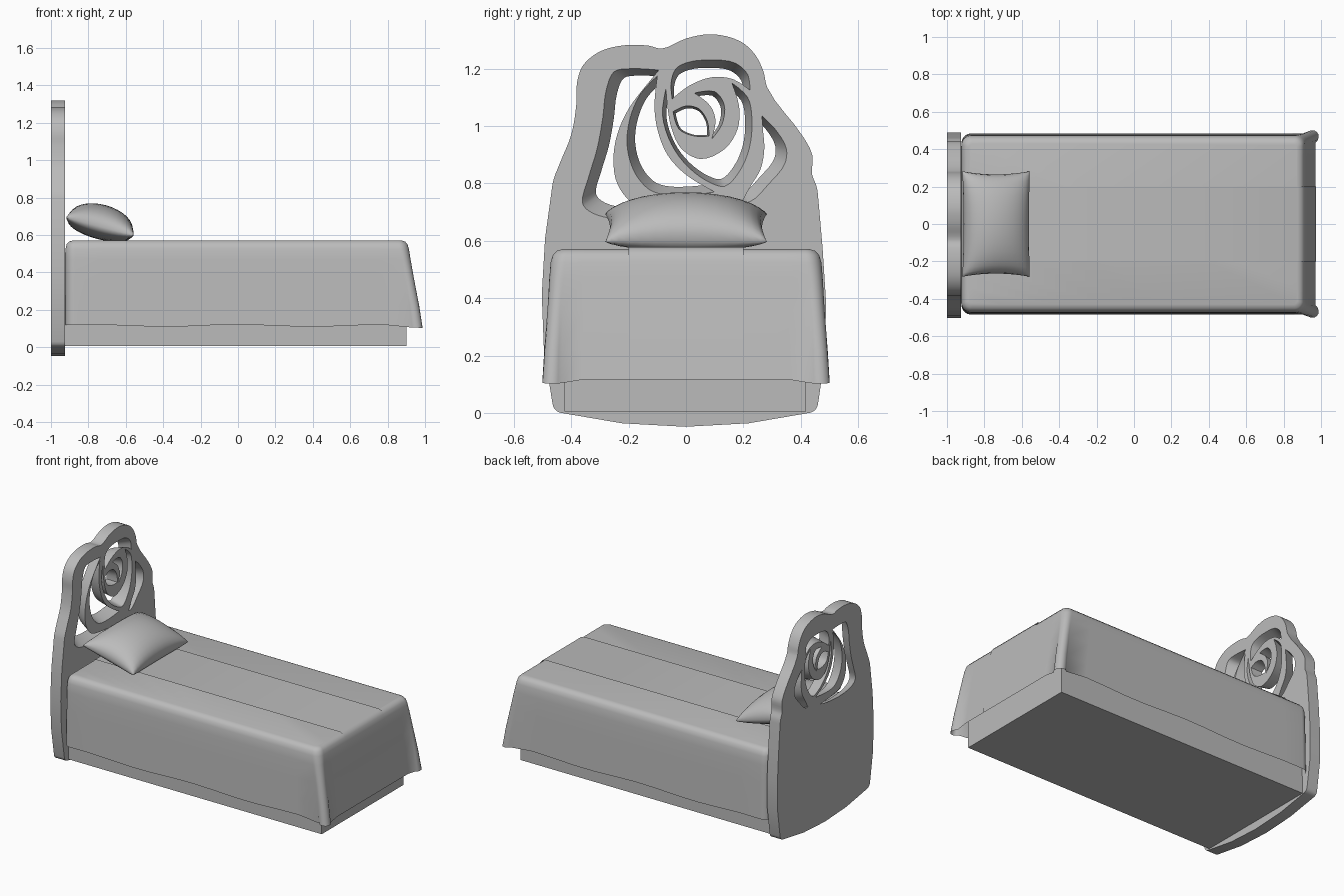
import bpy, bmesh, math
from mathutils import Vector

if "Cube" in bpy.data.objects:
    bpy.data.objects.remove(bpy.data.objects["Cube"])

mat = bpy.data.materials.new("plain_grey")
mat.diffuse_color = (0.5, 0.5, 0.5, 1)
mat.use_nodes = True
mat.node_tree.nodes["Principled BSDF"].inputs["Base Color"].default_value = mat.diffuse_color


def finish(name, bm, angle=40):
    bmesh.ops.recalc_face_normals(bm, faces=bm.faces)
    me = bpy.data.meshes.new(name)
    bm.to_mesh(me)
    bm.free()
    ob = bpy.data.objects.new(name, me)
    bpy.context.collection.objects.link(ob)
    me.materials.append(mat)
    bpy.ops.object.select_all(action='DESELECT')
    ob.select_set(True)
    bpy.context.view_layer.objects.active = ob
    bpy.ops.object.shade_smooth_by_angle(angle=math.radians(angle))
    return ob


def smooth(pts, n=4):
    """Closed Catmull-Rom curve; sharp turns stay as plain corners."""
    P = [Vector(p) for p in pts]
    k = len(P)

    def tangent(i):
        a, b = P[i] - P[i - 1], P[(i + 1) % k] - P[i]
        if a.angle(b) > 1.1:
            return Vector((0, 0))
        return (a.normalized() + b.normalized()) / 2
    out = []
    for i in range(k):
        p, q = P[i], P[(i + 1) % k]
        d = (q - p).length
        m0, m1 = tangent(i) * d, tangent((i + 1) % k) * d
        for s in range(n):
            t = s / n
            out.append(p * (2*t**3 - 3*t*t + 1) + m0 * (t**3 - 2*t*t + t)
                       + q * (3*t*t - 2*t**3) + m1 * (t**3 - t*t))
    return out


# Headboard: outline and rose openings as (y, z) in hundredths
outline = [(-46.5, 3), (-45.5, 1), (-43.5, 0), (43, 0), (45, 1), (46, 3), (46, 76),
           (45.5, 79), (44, 83), (44, 90), (41, 96), (28.3, 113.5), (27, 119), (24, 125),
           (19, 129.5), (9, 132), (0, 130.5), (-8.5, 127), (-13, 128), (-21, 128.2),
           (-30, 126), (-36, 121), (-38, 115), (-38.2, 108), (-40, 97), (-44, 87), (-46.5, 80)]
leaf_left = [(-25, 119), (-19, 120), (-9.5, 119.5), (-14, 114), (-20, 106), (-24, 97),
             (-25.3, 88), (-24, 80), (-19, 73.5), (-9, 71), (5, 70), (-5, 68), (-27, 68),
             (-34, 70.5), (-36, 73), (-34, 82), (-31, 92), (-29, 103), (-27.7, 113)]
leaf_right = [(26.5, 103.5), (31, 99), (35, 92), (34.5, 87), (29, 80), (22, 73.5),
              (19.5, 73.5), (22.5, 79), (26, 85), (27.3, 92), (26.8, 99)]
petal_left = [(-10, 117.5), (-16, 111), (-19.7, 102), (-20.5, 93), (-18, 84), (-13, 78),
              (-8.5, 76.3), (0, 76), (10, 77), (0, 83), (-6.5, 90), (-10, 99), (-11, 107)]
petal_lower = [(-7, 113), (-8.2, 104), (-5, 93.5), (1, 85.5), (9, 80), (13.5, 79), (18.5, 84),
               (22, 92), (23, 102), (21.5, 110), (16, 115), (18.5, 107), (18, 99), (13.5, 92),
               (5, 88.5), (-1.5, 92), (-5, 99), (-6.5, 107)]
petal_top = [(-4.8, 109.5), (-5.2, 115), (-3.5, 120), (1, 122.3), (8, 123), (17, 122),
             (21.5, 118), (22.3, 112.5), (16.5, 116.3), (9, 117), (1, 114)]
bud_arc = [(3, 111.5), (10, 112), (13.3, 107.5), (12.5, 100.5), (9, 95.5), (10.3, 102),
           (8.5, 107)]
bud_core = [(-4.5, 105), (0, 107), (4.5, 106), (7.5, 101.5), (8, 96.5), (3, 96.5), (-2.5, 99)]
openings = [leaf_left, leaf_right, petal_left, petal_lower, petal_top, bud_arc, bud_core]

bm = bmesh.new()
centre = Vector((0.03, 1.0))
front, back = [], []
for j, shape in enumerate([outline] + openings):
    pts = [p / 100 for p in smooth(shape)]
    taper = 1.0 if j == 0 else 0.88          # openings narrow toward the back
    f = [bm.verts.new((-0.925, p.x, p.y)) for p in pts]
    b = []
    for p in pts:
        q = centre + (p - centre) * taper
        b.append(bm.verts.new((-1.0, q.x, q.y)))
    n = len(pts)
    for i in range(n):
        k = (i + 1) % n
        front.append(bm.edges.new((f[i], f[k])))
        back.append(bm.edges.new((b[i], b[k])))
        bm.faces.new((f[i], f[k], b[k], b[i]))
for loop in (front, back):
    bmesh.ops.triangle_fill(bm, edges=loop, use_beauty=True, normal=(1, 0, 0))
finish("headboard", bm)

# Bed base
bm = bmesh.new()
bmesh.ops.create_cube(bm, size=1)
for v in bm.verts:
    v.co = (-0.0125 + v.co.x * 1.825, -0.003 + v.co.y * 0.842, 0.255 + v.co.z * 0.5)
finish("bed_base", bm)


# Bedspread: stacked rounded rectangles from the hem up to the top
def ring(bm, z, x0, x1, hy, r, flare):
    vs = []
    corners = [(x1 - r, hy - r, 0), (x0 + r, hy - r, 90), (x0 + r, r - hy, 180), (x1 - r, r - hy, 270)]
    for c, (cx, cy, a0) in enumerate(corners):
        for s in range(9):
            a = math.radians(a0 + s * 90 / 8)
            bulge = flare * math.sin(math.pi * s / 8) if c in (0, 3) else 0
            vs.append(Vector((cx + (r + bulge) * math.cos(a), cy + (r + bulge) * math.sin(a), z)))
        nx = corners[(c + 1) % 4]
        a = math.radians(a0 + 90)
        end = Vector((nx[0] + r * math.cos(a), nx[1] + r * math.sin(a), z))
        start = vs[-1].copy()
        for s in range(1, 12):
            vs.append(start.lerp(end, s / 12))
    if z < 0.2:                              # gently wavy hem
        for v in vs:
            v.z += 0.006 * math.cos(v.x * 8) - 0.012 * (abs(v.y) > 0.4 and v.x > 0.8)
    return [bm.verts.new(v) for v in vs]


bm = bmesh.new()
levels = [(0.115, 0.970, 0.484, 0.05, 0.032), (0.22, 0.957, 0.482, 0.05, 0.024),
          (0.36, 0.938, 0.479, 0.05, 0.012), (0.47, 0.922, 0.476, 0.05, 0.004),
          (0.525, 0.914, 0.472, 0.05, 0), (0.55, 0.906, 0.464, 0.045, 0),
          (0.565, 0.893, 0.45, 0.035, 0), (0.571, 0.873, 0.43, 0.02, 0)]
prev = None
for z, x1, hy, r, flare in levels:
    x0 = -0.922 + max(0, 0.47 - hy)
    cur = ring(bm, z, x0, x1, hy, r, flare)
    if prev:
        n = len(cur)
        for i in range(n):
            bm.faces.new((prev[i], prev[(i + 1) % n], cur[(i + 1) % n], cur[i]))
    prev = cur
bm.faces.new(prev)
finish("bedspread", bm)

# Slightly raised centre strip running down the top and over the foot
bm = bmesh.new()
path = [(-0.90, 0.570), (-0.88, 0.578), (0.875, 0.578), (0.896, 0.570), (0.910, 0.553),
        (0.918, 0.526), (0.926, 0.47), (0.942, 0.36), (0.961, 0.22), (0.974, 0.119)]
rows = [[bm.verts.new((x, y, z)) for x, z in path] for y in (-0.2, 0.2)]
for i in range(len(path) - 1):
    bm.faces.new((rows[0][i], rows[0][i + 1], rows[1][i + 1], rows[1][i]))
finish("bedspread_centre", bm)

# Pillow: puffed grid with pinched corners, leaning on the headboard
bm = bmesh.new()
N = 16
tilt = math.radians(15)
for top in (1, -1):
    grid = []
    for i in range(N + 1):
        row = []
        for j in range(N + 1):
            u, v = -math.cos(math.pi * i / N), -math.cos(math.pi * j / N)
            puff = ((1 - u * u) * (1 - v * v)) ** 0.42
            h = puff * (0.118 if top > 0 else -0.068)
            x = 0.187 * u * (1 - 0.05 * (1 - v * v))
            y = 0.282 * v * (1 - 0.06 * (1 - u * u))
            row.append(bm.verts.new((-0.738 + x * math.cos(tilt) + h * math.sin(tilt), y,
                                     0.645 - x * math.sin(tilt) + h * math.cos(tilt))))
        grid.append(row)
    for i in range(N):
        for j in range(N):
            bm.faces.new((grid[i][j], grid[i + 1][j], grid[i + 1][j + 1], grid[i][j + 1]))
bmesh.ops.remove_doubles(bm, verts=bm.verts, dist=0.0005)
finish("pillow", bm, 60)
